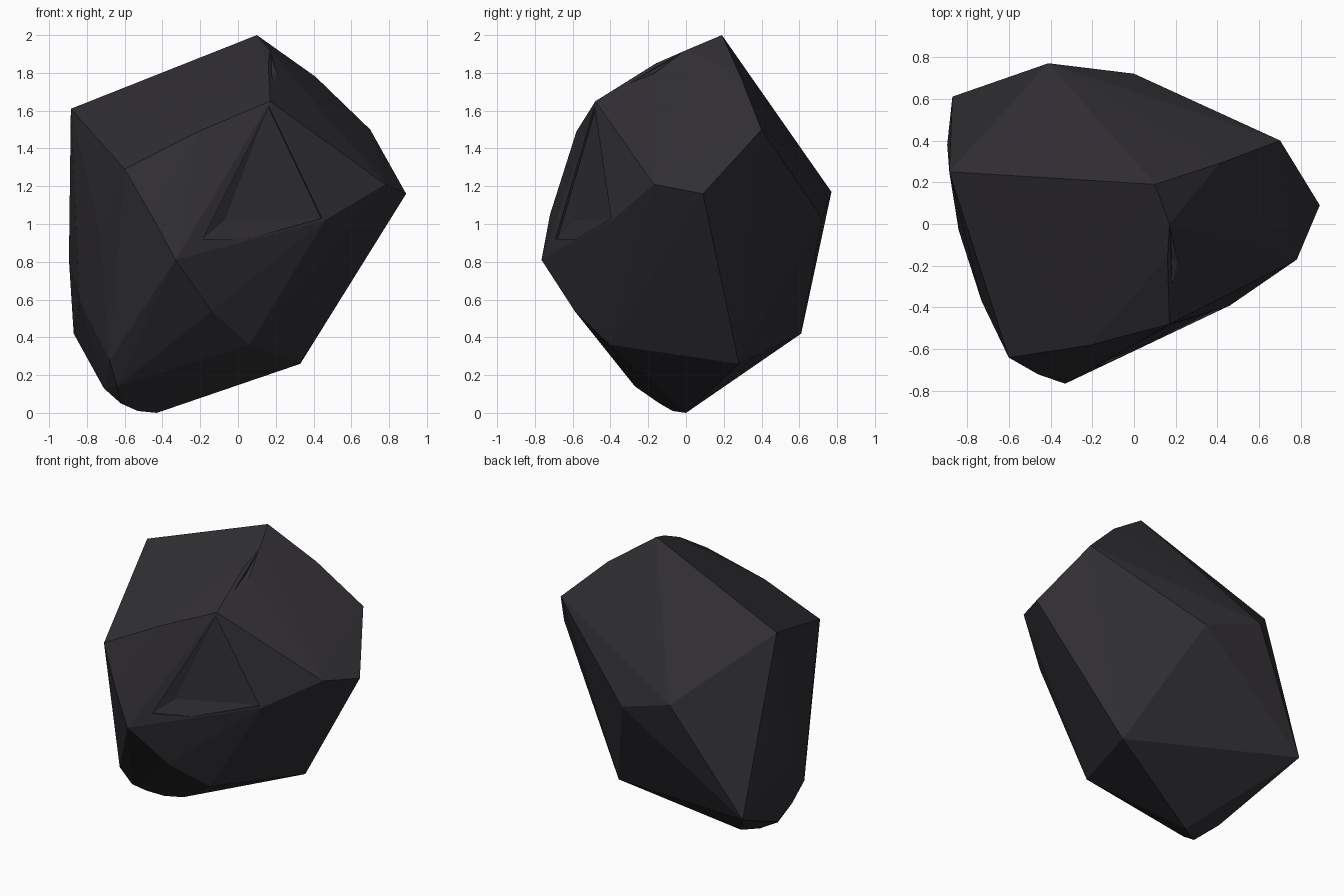
import bpy, bmesh
from mathutils import Vector

if "Cube" in bpy.data.objects:
    bpy.data.objects.remove(bpy.data.objects["Cube"])


def hull(name, points):
    """Flat-faced convex solid around a handful of corner points."""
    bm = bmesh.new()
    for p in points:
        bm.verts.new(p)
    res = bmesh.ops.convex_hull(bm, input=bm.verts)
    loose = {g for g in res["geom_interior"] + res["geom_unused"]
             if isinstance(g, bmesh.types.BMVert)}
    bmesh.ops.delete(bm, geom=list(loose), context='VERTS')
    bmesh.ops.recalc_face_normals(bm, faces=bm.faces)
    mesh = bpy.data.meshes.new(name)
    bm.to_mesh(mesh)
    bm.free()
    ob = bpy.data.objects.new(name, mesh)
    bpy.context.collection.objects.link(ob)
    return ob


# main corners of the boulder
upper = [(0.10, 0.19, 2.00), (-0.885, 0.25, 1.61), (-0.60, -0.64, 1.29),
         (0.17, -0.48, 1.65), (0.70, 0.40, 1.50), (0.89, 0.09, 1.16),
         (0.78, -0.17, 1.21), (-0.41, 0.77, 1.17), (0.0, 0.72, 1.03),
         (-0.33, -0.765, 0.81), (0.46, -0.39, 1.02)]
lower = [(0.33, 0.28, 0.26), (0.06, -0.40, 0.36), (-0.43, 0, 0),
         (-0.87, 0.61, 0.42), (-0.68, -0.35, 0.28)]
# slight bulges along the long edges
bulges = [(0.17, 0.0, 1.92), (0.16, -0.16, 1.85), (0.41, 0.29, 1.78),
          (-0.21, -0.58, 1.49), (-0.46, -0.72, 1.05), (-0.14, -0.59, 0.54),
          (-0.895, 0.38, 0.81), (-0.84, -0.03, 0.60), (-0.73, -0.37, 0.95),
          (-0.64, -0.27, 0.14), (-0.62, -0.14, 0.05), (-0.53, -0.07, 0.01),
          (-0.71, 0.0, 0.13)]
rock = hull("boulder", upper + lower + bulges)

# chipped ledge on the front
chip = [(-0.19, -0.68, 0.92), (-0.07, -0.595, 1.02), (0.05, -0.535, 1.31),
        (0.16, -0.475, 1.62), (0.44, -0.385, 1.03), (0.05, -0.58, 0.92)]
out = Vector((0.15, -0.35, 0.0))
chip_cutter = hull("chip_cutter", chip + [Vector(p) + out for p in chip])

# narrow crack on the upper right ridge
crack = [(0.17, -0.02, 1.90), (0.18, -0.17, 1.80), (0.21, -0.18, 1.79),
         (0.185, -0.33, 1.73)]
out = Vector((0.12, -0.05, 0.25))
crack_cutter = hull("crack_cutter", crack + [Vector(p) + out for p in crack])

for cutter in (chip_cutter, crack_cutter):
    mod = rock.modifiers.new(cutter.name, 'BOOLEAN')
    mod.operation = 'DIFFERENCE'
    mod.solver = 'EXACT'
    mod.object = cutter
    cutter.hide_render = True
    cutter.hide_viewport = True

mat = bpy.data.materials.new("dark_stone")
mat.diffuse_color = (0.03, 0.028, 0.033, 1)
mat.use_nodes = True
mat.node_tree.nodes["Principled BSDF"].inputs["Base Color"].default_value = mat.diffuse_color
rock.data.materials.append(mat)
